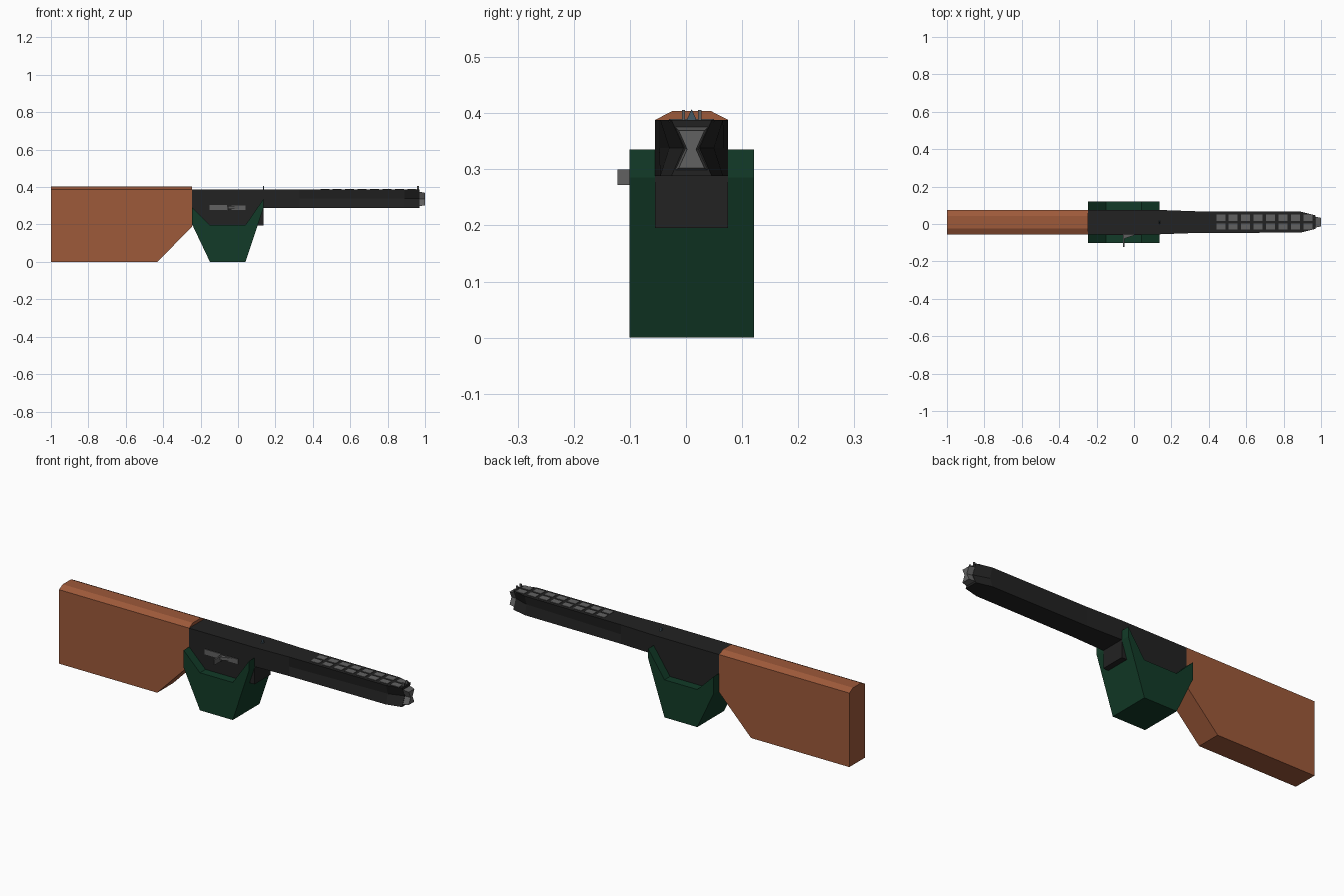
import bpy, bmesh

cube = bpy.data.objects.get("Cube")
if cube:
    bpy.data.objects.remove(cube, do_unlink=True)

MID = 0.01  # centre line of the rifle in y


def material(name, rgb):
    m = bpy.data.materials.new(name)
    m.use_nodes = True
    m.diffuse_color = (*rgb, 1)
    m.node_tree.nodes["Principled BSDF"].inputs["Base Color"].default_value = (*rgb, 1)
    return m


WOOD = material("warm wood", (0.34, 0.1, 0.042))
GREEN = material("dark green", (0.006, 0.044, 0.021))
BLACK = material("gunmetal black", (0.016, 0.016, 0.016))
GREY = material("steel grey", (0.12, 0.12, 0.12))
SLATE = material("slate blue", (0.06, 0.1, 0.13))


def loft(name, rings, mat):
    """Skin a row of equal-length point rings and cap both ends."""
    bm = bmesh.new()
    loops = [[bm.verts.new(p) for p in ring] for ring in rings]
    n = len(loops[0])
    for a, b in zip(loops, loops[1:]):
        for i in range(n):
            j = (i + 1) % n
            bm.faces.new((a[i], a[j], b[j], b[i]))
    bm.faces.new(loops[0])
    bm.faces.new(loops[-1])
    bmesh.ops.recalc_face_normals(bm, faces=bm.faces)
    mesh = bpy.data.meshes.new(name)
    bm.to_mesh(mesh)
    bm.free()
    mesh.materials.append(mat)
    ob = bpy.data.objects.new(name, mesh)
    bpy.context.collection.objects.link(ob)
    return ob


def side_profile(name, xz, y0, y1, mat):
    return loft(name, [[(x, y, z) for x, z in xz] for y in (y0, y1)], mat)


def end_profile(name, yz, x0, x1, mat):
    return loft(name, [[(x, y, z) for y, z in yz] for x in (x0, x1)], mat)


def box(name, x0, x1, y0, y1, z0, z1, mat):
    return side_profile(name, [(x0, z0), (x1, z0), (x1, z1), (x0, z1)], y0, y1, mat)


def pinched(x, half, waist, z0, z1):
    """Hourglass section: wide at top and bottom, narrow at mid height."""
    zm = (z0 + z1) / 2
    return [(x, MID + s, z) for s, z in ((-half, z0), (half, z0), (waist, zm),
                                         (half, z1), (-half, z1), (-waist, zm))]


# Wooden stock with a crowned top
side_profile("stock", [(-1, 0), (-0.43, 0), (-0.245, 0.19), (-0.245, 0.388), (-1, 0.388)],
             MID - 0.065, MID + 0.065, WOOD)
end_profile("stock_comb", [(MID - 0.065, 0.388), (MID + 0.065, 0.388),
                           (MID + 0.034, 0.404), (MID - 0.034, 0.404)], -1, -0.245, WOOD)

# Receiver and tapering barrel shroud with pinched sides
box("receiver", -0.245, 0.135, MID - 0.065, MID + 0.065, 0.195, 0.388, BLACK)
loft("barrel", [pinched(0.135, 0.065, 0.065, 0.288, 0.388),
                pinched(0.33, 0.058, 0.058, 0.288, 0.388),
                pinched(0.89, 0.056, 0.04, 0.288, 0.388),
                pinched(0.97, 0.036, 0.014, 0.288, 0.388)], BLACK)
loft("muzzle", [pinched(0.965, 0.03, 0.012, 0.298, 0.376),
                pinched(1.0, 0.023, 0.008, 0.302, 0.369)], GREY)

# Magazine housing cradling the receiver
side_profile("magazine_housing",
             [(-0.245, 0.2), (-0.15, 0), (0.04, 0), (0.135, 0.285), (0.135, 0.335),
              (0.04, 0.197), (-0.15, 0.197), (-0.245, 0.29)],
             MID - 0.111, MID + 0.111, GREEN)

# Two rows of vent plates along the barrel top
for i in range(8):
    x = 0.44 + i * 0.0665
    for side, y in (("right", MID - 0.04), ("left", MID + 0.007)):
        box(f"vent_{side}_{i + 1}", x, x + 0.048, y, y + 0.033, 0.384, 0.39, GREY)

# Bolt slot and charging handle on the right side
box("bolt_slot_rear", -0.152, -0.06, -0.059, -0.05, 0.277, 0.304, GREY)
box("bolt_slot_front", -0.035, 0.04, -0.059, -0.05, 0.277, 0.302, GREY)
loft("handle_wedge", [[(-0.055, -0.05, z), (0.03, -0.05, z), (-0.055, -0.08, z)]
                      for z in (0.282, 0.298)], GREY)
box("charging_handle", -0.058, -0.05, -0.122, -0.05, 0.272, 0.3, GREY)

# Sights: pointed blade at the rear, two posts at the tip
end_profile("rear_sight", [(MID - 0.01, 0.386), (MID + 0.01, 0.386), (MID, 0.407)],
            0.133, 0.14, SLATE)
for side, s in (("right", -1), ("left", 1)):
    y = MID + s * 0.0145
    box(f"front_sight_{side}", 0.957, 0.967, y - 0.003, y + 0.003, 0.38, 0.406, GREY)
